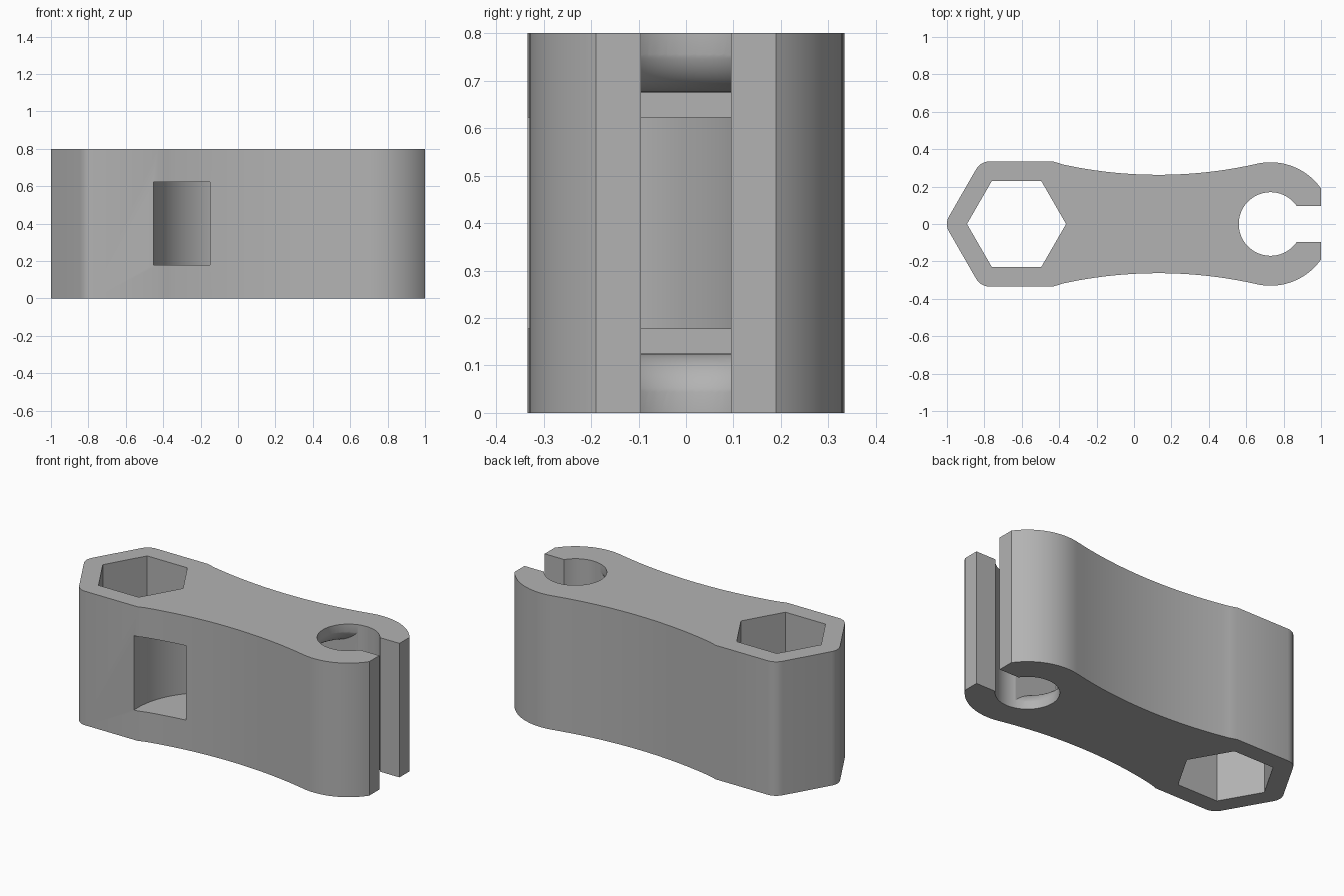
import bpy, bmesh, math

if "Cube" in bpy.data.objects:
    bpy.data.objects.remove(bpy.data.objects["Cube"])

H = 0.8                     # height
CX, R_OUT, R_IN = 0.73, 0.33, 0.17   # round clip end
HX, HEX_IN = -0.628, 0.265           # hexagonal end

grey = bpy.data.materials.new("light_grey")
grey.diffuse_color = (0.45, 0.45, 0.45, 1)
grey.use_nodes = True
grey.node_tree.nodes["Principled BSDF"].inputs["Base Color"].default_value = grey.diffuse_color


def arc(cx, cy, r, a0, a1, n):
    """Points on an arc, angles in degrees."""
    return [(cx + r * math.cos(math.radians(a0 + (a1 - a0) * i / n)),
             cy + r * math.sin(math.radians(a0 + (a1 - a0) * i / n)))
            for i in range(n + 1)]


def skin(name, loops):
    """Closed solid made by joining matching loops and capping both ends."""
    bm = bmesh.new()
    rings = [[bm.verts.new(p) for p in loop] for loop in loops]
    n = len(rings[0])
    for a, b in zip(rings, rings[1:]):
        for i in range(n):
            j = (i + 1) % n
            bm.faces.new((a[i], a[j], b[j], b[i]))
    bm.faces.new(rings[0][::-1])
    bm.faces.new(rings[-1])
    bmesh.ops.recalc_face_normals(bm, faces=bm.faces)
    me = bpy.data.meshes.new(name)
    bm.to_mesh(me)
    bm.free()
    ob = bpy.data.objects.new(name, me)
    me.materials.append(grey)
    bpy.context.collection.objects.link(ob)
    return ob


def prism(name, pts, z0, z1):
    return skin(name, [[(x, y, z) for x, y in pts] for z in (z0, z1)])


# Upper half of the outline, from the slot round to the hexagonal tip
slot = 0.095
a_slot = math.degrees(math.asin(slot / R_IN))
a_end = math.degrees(math.acos((1 - CX) / R_OUT))
waist_x, waist_y, waist_r = 0.13, 0.263, 2.39
a_join = math.degrees(math.atan2(waist_y + waist_r, waist_x - CX))
half = arc(CX, 0, R_IN, 180, a_slot, 32)[1:]
half += [(1, slot)]
half += arc(CX, 0, R_OUT, a_end, a_join, 20)
a_w = math.degrees(math.asin(0.56 / waist_r))
half += arc(waist_x, waist_y + waist_r, waist_r, a_join - 180, -90 - a_w, 24)[1:-1]
half += [(-0.43, 0.334)]
rc = 0.08                   # rounded hexagon corners
k = (0.333 - rc) / math.cos(math.radians(30))
half += arc(HX + k * math.cos(math.radians(120)), 0.334 - rc, rc, 90, 150, 6)
half += arc(HX - k, 0, rc, 150, 180, 3)
lower = [(x, -y) for x, y in reversed(half[:-1])]
body = prism("clip_body", half + lower + [(CX - R_IN, 0)], 0, H)

# Hexagonal through hole
hex_cut = prism("hex_hole_cutter", arc(HX, 0, HEX_IN, 0, 300, 5), -0.1, H + 0.1)

# Curved duct from the front window to the round hole
duct_pts = [(-0.453, -0.5)] + arc(0, -0.3, 0.453, 180, 90, 32) + [(0.62, 0.153), (0.62, -0.15)]
duct_pts += arc(0, -0.3, 0.15, 90, 180, 16) + [(-0.15, -0.5)]
duct = prism("duct_cutter", duct_pts, 0.178, 0.622)

# Wider duct mouth with rounded lips above and below
loops = []
for i in range(17):
    y = -0.162 + 0.324 * i / 16
    lip = [(0.272 - 0.105 * math.sin(t), 0.78 - 0.105 * math.cos(t))
           for t in (math.pi / 2 * s / 10 for s in range(11))]
    up = [(CX - math.sqrt(r * r - y * y), y, z) for r, z in lip]
    top = [(0.40, y, 0.675)] + up + [(0.74, y, 0.78)]
    loops.append(top + [(x, y, H - z) for x, y, z in reversed(top)])
mouth = skin("mouth_cutter", loops)

# Cut, then shade
bpy.context.view_layer.objects.active = body
for cutter in (hex_cut, duct, mouth):
    mod = body.modifiers.new(cutter.name, 'BOOLEAN')
    mod.operation, mod.solver, mod.object = 'DIFFERENCE', 'EXACT', cutter
    bpy.ops.object.modifier_apply(modifier=mod.name)
    bpy.data.objects.remove(cutter)
bpy.ops.object.select_all(action='DESELECT')
body.select_set(True)
bpy.ops.object.shade_smooth_by_angle(angle=math.radians(25))
